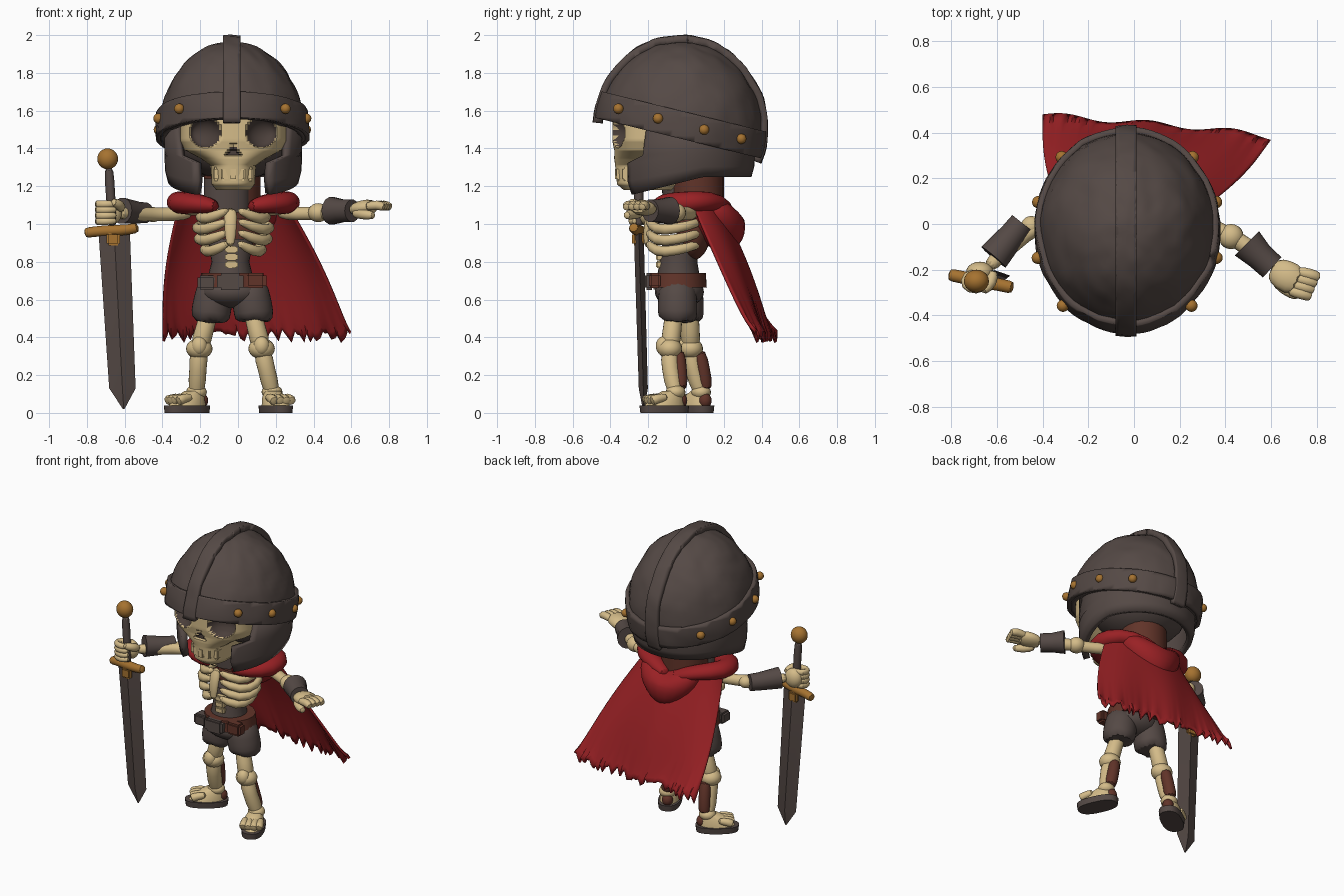
import bpy, bmesh, math, random
from mathutils import Vector, Matrix, noise

random.seed(4)
if bpy.data.objects.get("Cube"):
    bpy.data.objects.remove(bpy.data.objects["Cube"])

def material(name, *rgb):
    m = bpy.data.materials.new(name)
    m.use_nodes = True
    m.diffuse_color = (*rgb, 1)
    m.node_tree.nodes["Principled BSDF"].inputs["Base Color"].default_value = (*rgb, 1)
    return m

steel, bone = material("dark steel", 0.09, 0.067, 0.06), material("bone", 0.66, 0.5, 0.25)
red, brass = material("red cloth", 0.32, 0.015, 0.018), material("brass", 0.38, 0.17, 0.03)
leather, shadow = material("leather", 0.12, 0.034, 0.022), material("socket brown", 0.07, 0.05, 0.043)
MX = -0.025  # symmetry line of the body

def add(name, bm, *mats, solid=0, sub=0, angle=45, at=Matrix()):
    bm.transform(at)
    bmesh.ops.recalc_face_normals(bm, faces=bm.faces[:])
    for f in bm.faces:
        f.smooth = True
    me = bpy.data.meshes.new(name)
    bm.to_mesh(me)
    bm.free()
    for m in mats:
        me.materials.append(m)
    me.set_sharp_from_angle(angle=math.radians(angle))
    ob = bpy.data.objects.new(name, me)
    bpy.context.collection.objects.link(ob)
    if solid:
        ob.modifiers.new("thickness", "SOLIDIFY").thickness = solid
    if sub:
        ob.modifiers.new("round", "SUBSURF").levels = sub
    return ob

# Faces between rows of points; closed rows form a capped solid
def skin(rows, closed=True):
    bm = bmesh.new()
    vs = [[bm.verts.new(p) for p in row] for row in rows]
    n = len(vs[0])
    for a, b in zip(vs, vs[1:]):
        for i in range(n if closed else n - 1):
            bm.faces.new((a[i], a[(i + 1) % n], b[(i + 1) % n], b[i]))
    for end in (vs[0], vs[-1]) if closed else ():
        bm.faces.new(end)
    return bm

# Round limb through points (x, y, z, radius)
def tube(name, mat, *pts, seg=10, flat=1.0, sub=1, rag=0):
    P, rings = [Vector(p[:3]) for p in pts], []
    ref = Vector((0, 1, 0)) if abs((P[-1] - P[0]).normalized().z) > 0.7 else Vector((0, 0, 1))
    for i, p in enumerate(P):
        t = (P[min(i + 1, len(P) - 1)] - P[max(i - 1, 0)]).normalized()
        a = t.cross(ref).normalized() * pts[i][3]
        b = a.cross(t) * flat
        rings.append([p + a * math.cos(k * math.tau / seg) + b * math.sin(k * math.tau / seg) for k in range(seg)])
    for v in rings[-1]:
        v.z += random.uniform(-rag, rag)
    return add(name, skin(rings), mat, sub=sub, angle=60)

# Stack of horizontal ovals (x, y, z, rx, ry)
def loft(*rows, seg=24, power=1.0):
    ring = [[math.copysign(abs(f(k * math.tau / seg)) ** power, f(k * math.tau / seg)) for f in (math.cos, math.sin)]
            for k in range(seg)]
    return skin([[(x + rx * c, y + ry * s, z) for c, s in ring] for x, y, z, rx, ry in rows])

def lump(name, mat, c, half, box=False):
    bm = bmesh.new()
    if box:
        bmesh.ops.create_cube(bm, size=2)
        bmesh.ops.bevel(bm, geom=bm.edges[:], offset=0.3, segments=2, affect='EDGES')
    else:
        bmesh.ops.create_uvsphere(bm, u_segments=20, v_segments=14, radius=1)
    return add(name, bm, mat, angle=45 if box else 80, at=Matrix.Translation(c) @ Matrix.Diagonal((*half, 1)))

# Helmet: dome, brow band and crest cut from one dented ellipsoid
HC, HR, RIM = Vector((-0.03, -0.03, 1.5)), Vector((0.385, 0.428, 0.463)), Vector((0, 0.245, 1))
def helmet_part(name, scale, thick, *planes):
    bm = bmesh.new()
    bmesh.ops.create_uvsphere(bm, u_segments=72, v_segments=48, radius=1)
    for v in bm.verts:
        v.co = HC + v.co * HR * scale * (1 + 0.02 * noise.noise(v.co * 2.7) + 0.012 * noise.noise(v.co * 7))
    for co, no in planes:
        bmesh.ops.bisect_plane(bm, geom=bm.verts[:] + bm.edges[:] + bm.faces[:], plane_co=co, plane_no=no, clear_outer=True)
    add(name, bm, steel, solid=thick)
rim = ((0, -0.03, 1.452), -RIM)
helmet_part("helmet_dome", 1.0, 0.03, rim)
helmet_part("helmet_band", 1.06, 0.035, rim, ((0, -0.03, 1.6), RIM))
helmet_part("helmet_crest", 1.08, 0.05, ((0, -0.03, 1.425), -RIM), ((-0.08, 0, 0), (-1, 0, 0)), ((0.012, 0, 0), (1, 0, 0)))
lump("helmet_lining", steel, (MX, 0.02, 1.44), (0.31, 0.28, 0.21))
for a in (math.radians(d) for d in (44, 75, 106, 135)):
    for s in (-1, 1):
        x, y = HC.x + s * 0.405 * math.sin(a), HC.y - 0.456 * math.cos(a)
        lump("helmet_stud", brass, (x, y, 1.53 - 0.245 * (y + 0.03)), (0.027, 0.027, 0.027))

# Cheek and neck guard wrapping round the back with a stepped face opening
grid = []
for t, gap, k in ((0, 0.2, 0.95), (0.2, 0.185, 0.99), (0.46, 0.19, 1), (0.55, 0.28, 1), (1, 0.295, 1)):
    a0 = math.asin(gap / 0.36)
    turn = [a0 + (math.tau - 2 * a0) * i / 48 for i in range(49)]
    low = [1.25 - 0.095 * min(1, max(0, (0.1 + 0.365 * math.cos(a)) / 0.4)) for a in turn]
    grid.append([(MX + 0.365 * k * math.sin(a), -0.365 * math.cos(a) * k, b + t * (1.52 - b)) for a, b in zip(turn, low)])
add("helmet_cheek_guard", skin(grid, False), steel, solid=0.04)

# Skull with pushed-in eye sockets and nose
key = [(1.18, 0.09, 0.33), (1.21, 0.115, 0.365), (1.31, 0.12, 0.375), (1.345, 0.17, 0.38),
       (1.39, 0.255, 0.38), (1.44, 0.28, 0.39), (1.57, 0.28, 0.39), (1.64, 0.25, 0.35)]
rows = [Vector(p).lerp(Vector(q), i / 9) for p, q in zip(key, key[1:]) for i in range(9)]
bm = loft(*[(MX, -0.18, z, w, d - 0.18) for z, w, d in rows], seg=160, power=0.8)
def hollow(p):
    x = abs(p.x - MX)
    eye = 1 - ((x - 0.148) / 0.08) ** 2 - ((p.z - 1.485) / 0.08) ** 2 if p.y < -0.2 else 0
    return 0.08 * math.sqrt(eye) if eye > 0 else 0.015 * (p.y < -0.2 and 1.365 < p.z < 1.425 - x * 1.6)
for f in bm.faces:
    f.material_index = int(hollow(f.calc_center_median()) > 0)
for v in bm.verts:
    v.co.y += hollow(v.co)
add("skull", bm, bone, shadow)
for i in range(-2, 3):
    lump("tooth", bone, (MX + i * 0.042, -0.35 + 0.01 * i * i, 1.265), (0.021, 0.027, 0.038), True)

# Neck, torso lining, waist wrap and spine
add("neck", loft((-0.03, 0.06, 1.03, 0.15, 0.14), (-0.03, 0.05, 1.27, 0.15, 0.15)), leather)
add("neck_wrap", loft((-0.06, -0.04, 1.06, 0.12, 0.08), (-0.06, -0.05, 1.24, 0.12, 0.08)), steel)
lump("torso_lining", leather, (MX, 0.04, 0.96), (0.145, 0.09, 0.15))
add("waist_wrap", loft((-0.04, -0.04, 0.68, 0.13, 0.12), (-0.04, -0.04, 0.8, 0.1, 0.1), (-0.04, -0.03, 0.92, 0.12, 0.09)), steel)
for z in (0.785, 0.825, 0.865):
    lump("vertebra", bone, (-0.035, -0.135, z), (0.035, 0.025, 0.019), True)

# Ribcage, drooping at the sides
tube("breastbone", bone, (-0.04, -0.17, 1.09, 0.04), (-0.04, -0.21, 1.0, 0.036), (-0.04, -0.21, 0.87, 0.025), flat=0.6)
for s in (-1, 1):
    for z, w in ((1.05, 0.19), (0.992, 0.21), (0.934, 0.2), (0.876, 0.165)):
        tube("rib", bone, (MX, 0.09, z + 0.04, 0.02), (MX + s * w * 0.8, 0.06, z + 0.01, 0.025), (MX + s * w, -0.05, z - 0.015, 0.03),
             (MX + s * w * 0.75, -0.16, z - 0.03, 0.033), (MX + s * 0.015, -0.205, z + 0.03, 0.024), seg=8)
    tube("collar_bone", bone, (MX + s * 0.03, -0.13, 1.07, 0.025), (MX + s * 0.3, 0.01, 1.07, 0.035), seg=8)

# Shorts, belt, buckle and pouches
lump("shorts_hips", steel, (-0.03, -0.035, 0.64), (0.17, 0.13, 0.085))
for side, x, y, out in (("right", -0.115, -0.01, -0.03), ("left", 0.055, -0.045, 0.03)):
    tube("shorts_leg_" + side, steel, (x, y, 0.7, 0.1), (x + out / 2, y, 0.6, 0.105), (x + out, y, 0.53, 0.108),
         (x + out, y, 0.48, 0.1), seg=16, rag=0.025)
add("belt", loft((-0.03, -0.045, 0.665, 0.175, 0.155), (-0.03, -0.045, 0.74, 0.165, 0.15)), leather)
lump("buckle", steel, (-0.04, -0.195, 0.695), (0.07, 0.022, 0.045), True)
lump("belt_pouch_left", leather, (0.095, -0.165, 0.7), (0.055, 0.03, 0.04), True)
lump("belt_pouch_right", steel, (-0.165, -0.14, 0.69), (0.05, 0.045, 0.037), True)

# Legs with knobbly knees and ankles, leather calves, then feet with toes on flat soles
for side, s, H, K, A, foot, yaw in (
        ("right", -1, (-0.145, 0.02, 0.56), (-0.205, 0.025, 0.34), (-0.22, 0.08, 0.11), (-0.27, 0.045, 0), -54),
        ("left", 1, (0.07, -0.06, 0.56), (0.125, -0.085, 0.34), (0.18, -0.055, 0.11), (0.2, -0.115, 0), 24)):
    H, K, A, back = Vector(H), Vector(K), Vector(A), Vector((-0.008 * s, 0.04, 0))
    tube("thigh_" + side, bone, (*H, 0.055), (*H.lerp(K, 0.6), 0.05), (*K, 0.062))
    lump("knee_" + side, bone, K, (0.07, 0.065, 0.055))
    lump("knee_cap_" + side, bone, K + Vector((0, -0.035, 0.015)), (0.042, 0.04, 0.05))
    tube("shin_" + side, bone, (*K, 0.06), (*(K.lerp(A, 0.45) + Vector((0, -0.015, 0))), 0.044), (*A, 0.055), (*A, 0.05))
    tube("calf_" + side, leather, (*(K + back), 0.045), (*(K.lerp(A, 0.5) + back), 0.036), (*(A + back * 0.6), 0.05))
    lump("ankle_" + side, bone, A, (0.055, 0.052, 0.04))
    M = Matrix.Translation(foot) @ Matrix.Rotation(math.radians(yaw), 4, 'Z')
    add("sole_" + side, loft((0, 0, 0, 0.068, 0.132), (0, 0, 0.04, 0.072, 0.137), power=0.8), steel, at=M)
    add("foot_" + side, loft((0, 0, 0.035, 0.065, 0.115), (0, 0.02, 0.085, 0.058, 0.085), (0, 0.04, 0.115, 0.04, 0.05)), bone, at=M)
    lump("heel_strap_" + side, leather, M @ Vector((0, 0.095, 0.065)), (0.035, 0.035, 0.04))
    for k in (-0.05, -0.017, 0.017, 0.05):
        path = ((0, 0.085, 0.025), (-0.07, 0.075, 0.026), (-0.112 + abs(k) / 4, 0.06, 0.034))
        tube("toe_" + side, bone, *[(*(M @ Vector((k, y, z))), r) for y, z, r in path], seg=8)

# Arms, bracers and hands
tube("arm_right", bone, (-0.24, 0.05, 1.07, 0.05), (-0.34, 0.02, 1.05, 0.036), (-0.46, -0.015, 1.05, 0.04), (-0.67, -0.22, 1.06, 0.04))
tube("arm_left", bone, (0.2, 0.05, 1.07, 0.05), (0.32, 0.0, 1.05, 0.034), (0.45, -0.065, 1.06, 0.04), (0.64, -0.2, 1.07, 0.045))
lump("elbow_right", bone, (-0.45, -0.01, 1.05), (0.045, 0.045, 0.04))
lump("elbow_left", bone, (0.425, -0.055, 1.06), (0.055, 0.055, 0.05))
tube("bracer_right", steel, (-0.49, 0.005, 1.06, 0.055), (-0.53, -0.045, 1.06, 0.058), (-0.615, -0.145, 1.07, 0.07), seg=14, sub=0)
tube("bracer_left", steel, (0.495, -0.085, 1.07, 0.075), (0.55, -0.14, 1.07, 0.062), (0.605, -0.19, 1.07, 0.06), seg=14, sub=0)
lump("palm_right", bone, (-0.675, -0.21, 1.06), (0.06, 0.045, 0.065))
tube("thumb_right", bone, (-0.62, -0.2, 1.08, 0.03), (-0.62, -0.26, 1.1, 0.027), (-0.67, -0.3, 1.12, 0.024))
tube("palm_left", bone, (0.6, -0.19, 1.07, 0.05), (0.65, -0.22, 1.085, 0.075), (0.73, -0.26, 1.095, 0.075), flat=0.6)
tube("thumb_left", bone, (0.61, -0.23, 1.06, 0.03), (0.66, -0.29, 1.05, 0.028), (0.73, -0.32, 1.045, 0.024))
for k in range(4):
    z, x, y = 1.015 + 0.03 * k, 0.67 + 0.012 * k, -0.29 + 0.028 * k
    tube("finger_right", bone, (-0.66, -0.21, z, 0.021), (-0.745, -0.22, z, 0.022), (-0.75, -0.275, z, 0.022),
         (-0.69, -0.295, z, 0.022), (-0.64, -0.265, z, 0.018), seg=8)
    tube("finger_left", bone, (x, y, 1.09, 0.027), (x + 0.07, y - 0.015, 1.105, 0.028), (x + 0.11, y - 0.03, 1.085, 0.026), seg=8)

# Sword
add("sword_blade", loft((-0.605, -0.225, 0.02, 0.004, 0.004), (-0.612, -0.226, 0.13, 0.07, 0.024),
                        (-0.655, -0.25, 0.95, 0.083, 0.026), seg=4), steel, angle=20)
tube("sword_grip", steel, (-0.662, -0.25, 0.96, 0.027), (-0.675, -0.25, 1.15, 0.025), (-0.685, -0.25, 1.32, 0.03))
lump("sword_pommel", brass, (-0.69, -0.25, 1.345), (0.055, 0.05, 0.055))
tube("sword_guard", brass, (-0.815, -0.22, 0.95, 0.033), (-0.77, -0.23, 0.96, 0.027), (-0.67, -0.25, 0.965, 0.034),
     (-0.57, -0.27, 0.97, 0.027), (-0.525, -0.28, 0.985, 0.033))
lump("sword_guard_tongue", brass, (-0.66, -0.25, 0.92), (0.035, 0.036, 0.035), True)

# Cape with soft folds and a torn hem
tears, grid = [random.uniform(0, 0.07) for _ in range(61)], [[] for _ in range(17)]
for i, j in ((i, j) for j in range(17) for i in range(61)):
    u, v = i / 60, j / 16
    th, bow = math.radians(-85 + 170 * u), 0.03 * math.sin(v * math.pi)
    top = Vector((MX + 0.29 * math.sin(th), 0.02 + 0.16 * math.cos(th), 1.11))
    hem = Vector((-0.4 + u, 0.48 - 0.08 * u - 0.02 * u ** 6, 0.375 + tears[i] * v ** 6))
    wave = 0.012 * v * math.sin(u * 17)
    grid[j].append(top.lerp(hem, v) + Vector((bow * (2 * u - 1), wave + bow * math.sin(u * math.pi), 0)))
add("cape", skin(grid, False), red, solid=0.015)

# Folded hood, sagging behind the neck, and shoulder drapes
for v in lump("hood", red, (0, 0.17, 1.02), (0.27, 0.14, 0.165)).data.vertices:
    v.co.x *= 0.75 + 1.6 * (v.co.z - 1.02)
    v.co.y += 0.18 * (1.02 - v.co.z)
    v.co.z -= max(0, v.co.z - 1.02) * max(0, 0.6 - 3 * abs(v.co.x))
for s in (-1, 1):
    tube("shoulder_drape", red, (MX, 0.22, 1.06, 0.05), (MX + s * 0.18, 0.17, 1.12, 0.065), (MX + s * 0.29, 0.07, 1.12, 0.08),
         (MX + s * 0.29, -0.03, 1.11, 0.085), (MX + s * 0.19, -0.12, 1.11, 0.075), (MX + s * 0.07, -0.15, 1.09, 0.045), flat=0.75)
